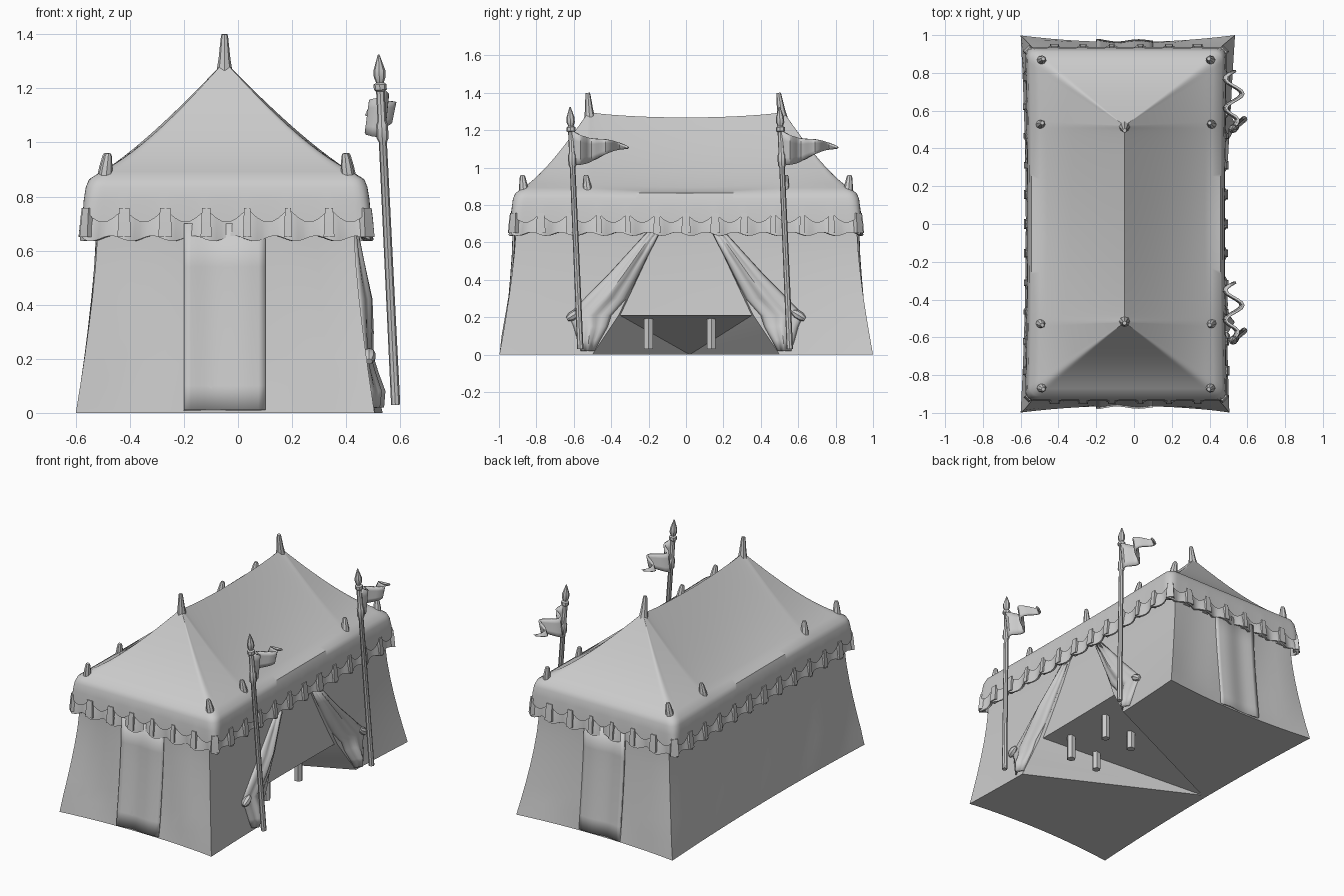
import bpy, bmesh, math
from mathutils import Vector

if "Cube" in bpy.data.objects:
    bpy.data.objects.remove(bpy.data.objects["Cube"])

canvas = bpy.data.materials.new("grey_canvas")
canvas.diffuse_color = (0.6, 0.6, 0.6, 1)
canvas.use_nodes = True
canvas.node_tree.nodes["Principled BSDF"].inputs["Base Color"].default_value = canvas.diffuse_color


def finish(name, bm, angle=35):
    bmesh.ops.recalc_face_normals(bm, faces=bm.faces)
    me = bpy.data.meshes.new(name)
    bm.to_mesh(me)
    bm.free()
    ob = bpy.data.objects.new(name, me)
    bpy.context.collection.objects.link(ob)
    me.materials.append(canvas)
    bpy.ops.object.select_all(action='DESELECT')
    ob.select_set(True)
    bpy.context.view_layer.objects.active = ob
    bpy.ops.object.shade_smooth_by_angle(angle=math.radians(angle))
    return ob


def grid(name, rows, closed=False, thick=0.0, angle=35):
    """Skin a list of equally long point rows."""
    bm = bmesh.new()
    vs = [[bm.verts.new(p) for p in r] for r in rows]
    n = len(rows[0])
    for a, b in zip(vs, vs[1:]):
        for i in range(n if closed else n - 1):
            j = (i + 1) % n
            bm.faces.new((a[i], a[j], b[j], b[i]))
    ob = finish(name, bm, angle)
    if thick:
        m = ob.modifiers.new("thickness", 'SOLIDIFY')
        m.thickness, m.offset = thick, 0
    return ob


def lathe(name, base, top, profile, sides=8):
    """Turned part along base-top; profile is (fraction, radius)."""
    base, top = Vector(base), Vector(top)
    q = (top - base).to_track_quat('Z', 'Y')
    bm = bmesh.new()
    rings = []
    for t, r in profile:
        c = base.lerp(top, t)
        rings.append([bm.verts.new(c + q @ Vector((r * math.cos(2 * math.pi * i / sides),
                      r * math.sin(2 * math.pi * i / sides), 0))) for i in range(sides)])
    for a, b in zip(rings, rings[1:]):
        for i in range(sides):
            j = (i + 1) % sides
            bm.faces.new((a[i], a[j], b[j], b[i]))
    bm.faces.new(rings[0])
    bm.faces.new(rings[-1])
    return finish(name, bm)


def lin(a, b, n):
    return [a + (b - a) * i / n for i in range(n)]


# ---- wall shape: flares towards the ground, most of all at the corners ----
def flare(z):
    return max(0, 1 - z / 0.66) ** 1.4


def wall(z):
    k = flare(z)
    return -0.045 + 0.005 * k, 0.475 + 0.085 * k, 0.91 + 0.088 * k


def end_y(x, z):
    c, hx, hy = wall(z)
    return hy - 0.035 * flare(z) * (1 - ((x - c) / hx) ** 2)


def long_x(y, z, side):
    c, hx, hy = wall(z)
    k = flare(z)
    return c + side * (hx - 0.027 * k * (1 - (y / hy) ** 2)) + (0.015 * y * k if side > 0 else 0)


def door(z):
    return 0.36 + (0.21 - z) * 0.67 if z < 0.21 else 0.36 - (z - 0.21) * 0.47


LEVELS = [0, 0.012, 0.1, 0.21, 0.32, 0.43, 0.54, 0.64, 0.73]
bm = bmesh.new()
rows = []
for z in LEVELS:
    c, hx, hy = wall(z)
    d = door(z)
    sway = lambda t, f: 0.006 * math.sin(f * t + 3 * z) * (z > 0.05)
    xl, xf, xb = long_x(-hy, z, -1), long_x(-hy, z, 1), long_x(hy, z, 1)
    pts = [(x, -end_y(x, z) + sway(x, 14), z) for x in lin(xl, xf, 14)]
    pts += [(long_x(y, z, 1), y, z) for y in lin(-hy, -d, 6) + [-d]]
    pts += [(long_x(y, z, 1) - 0.018, y, z) for y in lin(-d + 0.008, d - 0.008, 6) + [d - 0.008]]
    pts += [(long_x(y, z, 1), y, z) for y in lin(d, hy, 6)]
    pts += [(x, end_y(x, z) + sway(x, 12), z) for x in lin(xb, xl, 14)]
    pts += [(long_x(y, z, -1) + sway(y, 13), y, z) for y in lin(hy, -hy, 24)]
    rows.append([bm.verts.new(p) for p in pts])
n, L, R = len(rows[0]), 20, 28          # L, R: columns of the two door edges
for k, (a, b) in enumerate(zip(rows, rows[1:])):
    for i in range(n):
        if not (LEVELS[k] < 0.2 and L <= i < R):
            j = (i + 1) % n
            bm.faces.new((a[i], a[j], b[j], b[i]))
# sloping underside of the doorway, and the ground sheet around it
apex = bm.verts.new((-0.54, 0.02, 0))
chain = [r[L] for r in rows[:3]] + rows[3][L:R + 1] + [r[R] for r in rows[2::-1]]
for p, q in zip(chain, chain[1:]):
    bm.faces.new((p, q, apex))
bm.faces.new(rows[0][R:] + rows[0][:L + 1] + [apex])
for r in rows[:3]:
    bmesh.ops.delete(bm, geom=[v for v in r[L + 1:R] if not v.link_faces], context='VERTS')
finish("tent_walls", bm)

# ---- hanging cloth panel at both short ends ----
for s, name in ((-1, "front_end_panel"), (1, "back_end_panel")):
    grid(name, [[(x, s * (end_y(x, z) + 0.004 + 0.006 * math.sin(28 * x + 1)), z)
                 for x in lin(-0.2, 0.1, 12) + [0.1]]
                for z in (0.01, 0.1, 0.2, 0.3, 0.42, 0.54, 0.7)], thick=0.012)

# ---- perimeter of roof edge, split into scallops ----
CX, NX, NY, STEP = -0.042, 7, 12, 8
SIDES = ((-1, -1, 1, -1, NX), (1, -1, 1, 1, NY), (1, 1, -1, 1, NX), (-1, 1, -1, -1, NY))


def perimeter(hx, hy, r=0.05):
    out = []
    for ax, ay, bx, by, m in SIDES:
        for i in range(m * STEP):
            t = i / (m * STEP)
            p = Vector(((ax + (bx - ax) * t) * hx, (ay + (by - ay) * t) * hy))
            core = Vector((max(-hx + r, min(hx - r, p.x)), max(-hy + r, min(hy - r, p.y))))
            d = (p - core).normalized()
            p = core + d * r
            # long sides are drawn in slightly at the middle
            px = p.x - d.x * 0.01 * (1 - (p.y / hy) ** 2)
            out.append((px + CX, p.y, (i % STEP) / STEP, d))
    return out


# ---- roof: sagging hips, rounded shoulder, scalloped skirt ----
RX, RY = -0.05, 0.52
rows = []
for hx, hy, z, sc in ((0.534, 0.936, 0.755, 0.05), (0.53, 0.932, 0.785, 0),
                      (0.522, 0.925, 0.835, 0), (0.51, 0.912, 0.864, 0)):
    rows.append([(x, y, z - sc * math.sin(math.pi * f)) for x, y, f, _ in perimeter(hx, hy)])
eave = perimeter(0.465, 0.872, 0.03)
for k in range(13):
    t = k / 12
    row = []
    for x, y, f, _ in eave:
        ty = max(-RY, min(RY, y))
        mid = math.cos(ty / RY * math.pi / 2)
        end = min(1, max(0, abs(y) - RY) / 0.3)
        ridge = 1.3 - 0.032 * mid ** 0.6
        z0 = 0.892 - 0.02 * mid
        sag = 0.13 + 0.08 * end + 0.04 * mid
        row.append((x + (RX - x) * t, y + (ty - y) * t,
                    z0 + (ridge - z0) * (t - sag * t * (1 - t) * 2 * (1 - 0.4 * t))))
    rows.append(row)
grid("roof", rows, closed=True, angle=50)

# ---- wavy valance below the skirt, closed to the wall ----
rows = []
for grow, z, w in ((-0.026, 0.76, 0.2), (-0.014, 0.70, 0.8), (-0.008, 0.645, 1.2),
                   (-0.02, 0.645, 1.2), (-0.036, 0.71, 0.5), (-0.08, 0.72, 0)):
    rows.append([(x + d.x * 0.012 * w * math.cos(2 * math.pi * f),
                  y + d.y * 0.012 * w * math.cos(2 * math.pi * f),
                  z + (0.01 * math.cos(2 * math.pi * f + 2) if z < 0.65 else 0))
                 for x, y, f, d in perimeter(0.54 + grow, 0.942 + grow)])
grid("valance", rows, closed=True, angle=50)

# ---- folded tabs between scallops ----
bm = bmesh.new()
for i, (x, y, f, d) in enumerate(perimeter(0.53, 0.932)):
    if f:
        continue
    side = Vector((-d.y, d.x))
    w = 0.017 + 0.005 * math.sin(i * 1.7)
    quads = []
    for z, o, k in ((0.65, 0.02, 1.2), (0.72, 0.014, 1), (0.757, 0.009, 0.9)):
        quads.append([bm.verts.new((x + side.x * a * w * k + d.x * b,
                                    y + side.y * a * w * k + d.y * b, z))
                      for a, b in ((-1, -0.02), (1, -0.02), (1, o), (-1, o))])
    for p, q in zip(quads, quads[1:]):
        for e in range(4):
            g = (e + 1) % 4
            bm.faces.new((p[e], p[g], q[g], q[e]))
    bm.faces.new(quads[0])
    bm.faces.new(quads[-1])
finish("valance_tabs", bm)

# ---- roof pegs ----
for sy in (-1, 1):
    lathe("ridge_peg", (RX, sy * 0.515, 1.26), (RX, sy * 0.51 - 0.015, 1.4),
          ((0, 0.03), (0.35, 0.022), (0.9, 0.014), (1, 0.011)))
    for sx in (-1, 1):
        for py, px in ((0.865, 0.45), (0.525, 0.455)):
            a = CX + sx * px
            lathe("eave_peg", (a, sy * py, 0.86), (a - sx * 0.012, sy * (py + 0.01), 0.96),
                  ((0, 0.027), (0.5, 0.022), (0.9, 0.015), (1, 0.01)))

# ---- tied-back door curtains ----
CURTAIN = ((0.66, 0.14, 0.2, 0.012), (0.54, 0.2, 0.31, 0.03), (0.42, 0.26, 0.42, 0.045),
           (0.3, 0.32, 0.54, 0.035), (0.21, 0.4, 0.63, 0.02), (0.15, 0.42, 0.6, 0.03),
           (0.08, 0.46, 0.58, 0.045), (0.02, 0.49, 0.56, 0.03))
for s, name in ((-1, "front_curtain"), (1, "back_curtain")):
    grid(name, [[(long_x(s * (yi + (yo - yi) * u), z, 1) - 0.004 + b * math.sin(math.pi * u)
                  + 0.005 * math.sin(5 * math.pi * u), s * (yi + (yo - yi) * u), z)
                 for u in lin(0, 1, 14) + [1]] for z, yi, yo, b in CURTAIN], thick=0.008)
    lathe("curtain_tie", (0.485, s * 0.57, 0.23), (0.485, s * 0.635, 0.19),
          ((0, 0.012), (0.3, 0.024), (0.7, 0.024), (1, 0.012)))

# ---- table legs in the doorway ----
for x, top in ((0.345, 0.2), (0.14, 0.17)):
    for y in (-0.2, 0.135):
        lathe("table_leg", (x, y, 0.03), (x, y, top), ((0, 0.027), (1, 0.027)), 6)

# ---- banner poles with pennants ----
for s, yb, yt in ((-1, -0.565, -0.62), (1, 0.555, 0.5)):
    lathe("banner_pole", (0.583, yb, 0.03), (0.52, yt, 1.325),
          ((0, 0.017), (0.75, 0.015), (0.76, 0.022), (0.8, 0.022), (0.81, 0.016),
           (0.895, 0.016), (0.9, 0.024), (0.915, 0.024), (0.92, 0.014), (0.935, 0.022),
           (0.955, 0.022), (1, 0.003)))
    cols = []
    for i in range(21):
        t = i / 20
        zc = 1.105 - 0.012 * math.sin(2 * math.pi * t)
        h = 0.09 * (1 - t) + 0.003
        x = 0.527 + 0.045 * math.cos(2 * math.pi * (t - 0.6) / 0.52) * min(1, t * 4)
        cols.append([(x + 0.008 * v, yt + 0.01 + 0.3 * t, zc + h * v)
                     for v in (-1, -0.5, 0, 0.5, 1)])
    grid("pennant", cols, thick=0.012)
